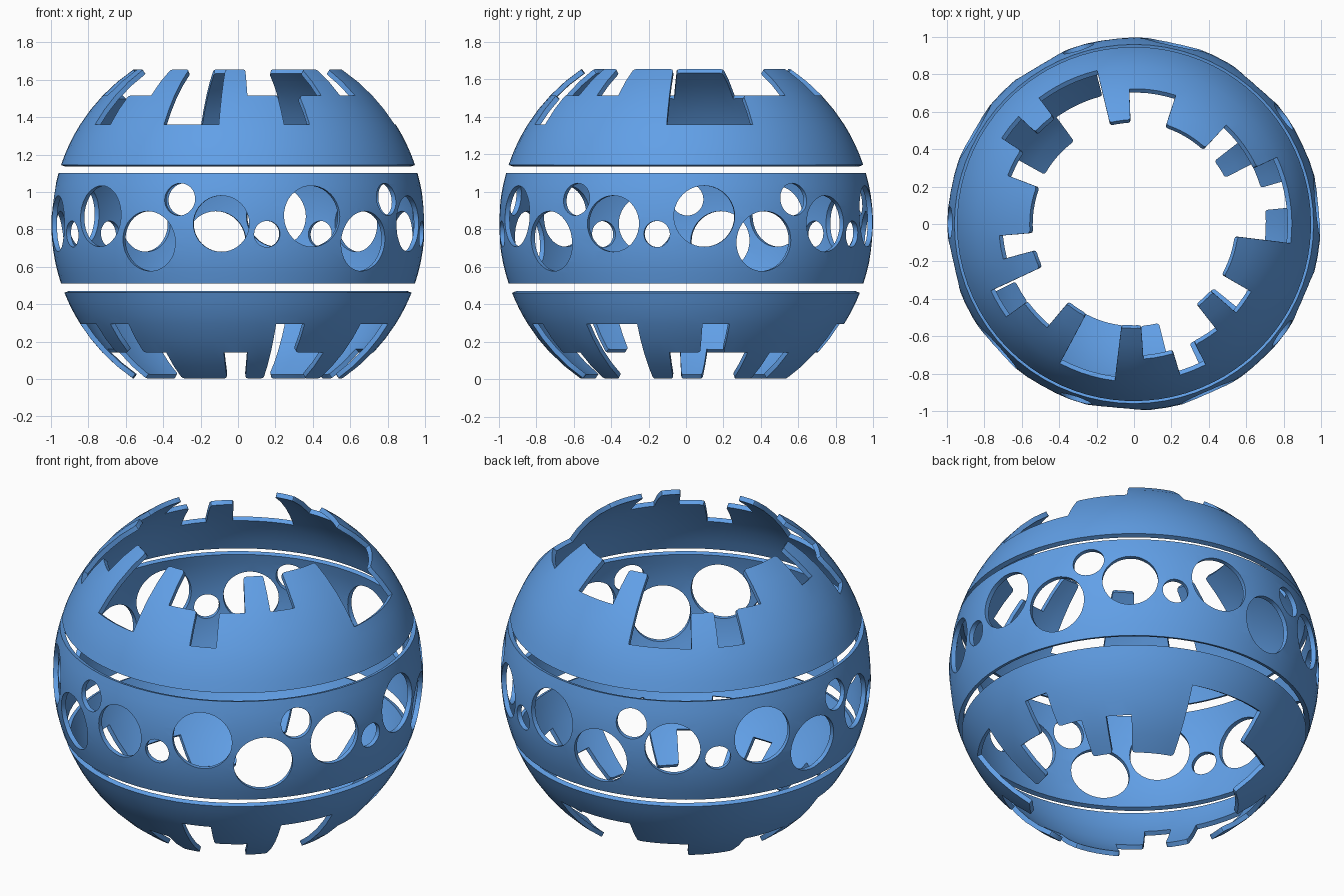
import bpy, bmesh
from math import radians, sin, cos, asin, pi
from mathutils import Matrix, Vector

if "Cube" in bpy.data.objects:
    bpy.data.objects.remove(bpy.data.objects["Cube"])

R = 0.998          # outer radius of the globe
CZ = 0.8275        # height of its centre
WALL = 0.027

# One blue finish for every part
BLUE = bpy.data.materials.new("blue")
BLUE.diffuse_color = (0.12, 0.35, 0.80, 1)
BLUE.use_nodes = True
BLUE.node_tree.nodes["Principled BSDF"].inputs["Base Color"].default_value = BLUE.diffuse_color

# Rim pattern: (start angle, height level) running counter-clockwise
# levels: 0 = deep notch, 1 = shallow notch, 2 = tooth
PATTERN = [(-7, 0), (25, 1), (47, 2), (72, 1), (92, 2), (103.5, 0), (127, 1),
           (137, 0), (147, 1), (159, 2), (185, 1), (195, 2), (205, 0), (216, 1),
           (230, 2), (242, 0), (263, 2), (274, 1), (287, 0), (297, 1),
           (308, 2), (319, 1), (330, 2), (353, 0)]


def point(lat, lon, r=R):
    return Vector((r * cos(lat) * cos(lon), r * cos(lat) * sin(lon), CZ + r * sin(lat)))


def lat_of(z):
    return asin((z - CZ) / R)


def make_object(name, bm):
    mesh = bpy.data.meshes.new(name)
    bm.to_mesh(mesh)
    bm.free()
    mesh.materials.append(BLUE)
    obj = bpy.data.objects.new(name, mesh)
    bpy.context.collection.objects.link(obj)
    return obj


def finish(obj):
    bpy.ops.object.select_all(action='DESELECT')
    obj.select_set(True)
    bpy.context.view_layer.objects.active = obj
    for m in list(obj.modifiers):
        bpy.ops.object.modifier_apply(modifier=m.name)
    bpy.ops.object.shade_smooth_by_angle(angle=radians(30))


def crown(name, base_z, levels, turn):
    """Spherical zone from base_z whose far rim steps between three levels."""
    base, stops = lat_of(base_z), [lat_of(z) for z in levels]
    rows = [base + (stops[0] - base) * i / 4 for i in range(4)]
    rows += [stops[0], (stops[0] + stops[1]) / 2, stops[1], (stops[1] + stops[2]) / 2, stops[2]]
    top_row = (4, 6, 8)
    # columns: each pattern section is divided into steps of about four degrees
    cols = []
    for (a, level), (b, _) in zip(PATTERN, PATTERN[1:]):
        n = max(2, round((b - a) / 4))
        cols += [(radians(a + (b - a) * i / n + turn), level) for i in range(n)]
    bm = bmesh.new()
    grid = [[bm.verts.new(point(lat, lon)) for lat in rows] for lon, _ in cols]
    for i, (_, level) in enumerate(cols):
        p, q = grid[i], grid[(i + 1) % len(cols)]
        for j in range(top_row[level]):
            bm.faces.new((p[j], q[j], q[j + 1], p[j + 1]))
    bmesh.ops.delete(bm, geom=[v for v in bm.verts if not v.link_faces], context='VERTS')
    # soften the tooth corners
    corners = [v for v in bm.verts if len(v.link_faces) == 1]
    bmesh.ops.bevel(bm, geom=corners, offset=0.015, segments=2, profile=0.5, affect='VERTICES')
    bmesh.ops.recalc_face_normals(bm, faces=bm.faces)
    f = next(iter(bm.faces))
    if f.normal.dot(f.calc_center_median() - Vector((0, 0, CZ))) < 0:
        bmesh.ops.reverse_faces(bm, faces=bm.faces)
    obj = make_object(name, bm)
    sol = obj.modifiers.new("wall", 'SOLIDIFY')
    sol.thickness, sol.offset = WALL, -1
    finish(obj)


# Upper and lower shells with stepped rims
crown("upper_shell", 1.144, (1.36, 1.515, 1.655), 0)
crown("lower_shell", 0.461, (0.295, 0.142, 0.003), 79)

# Middle band: closed wall section swept around the axis
SEG, ROWS = 72, 10
lo, hi = lat_of(0.51), lat_of(1.10)
lats = [lo + (hi - lo) * i / ROWS for i in range(ROWS + 1)]
section = [(R, a) for a in lats] + [(R - WALL, a) for a in reversed(lats)]
bm = bmesh.new()
rings = [[bm.verts.new(point(a, 2 * pi * s / SEG, r)) for r, a in section] for s in range(SEG)]
for s in range(SEG):
    p, q = rings[s], rings[(s + 1) % SEG]
    for j in range(len(section)):
        k = (j + 1) % len(section)
        bm.faces.new((p[j], q[j], q[k], p[k]))
bmesh.ops.recalc_face_normals(bm, faces=bm.faces)
band = make_object("middle_band", bm)

# Round windows: a group of five (angle, height, radius) repeated five times
HOLES = [(-119, 0.737, 0.16), (-108.4, 0.96, 0.086), (-95.2, 0.83, 0.15),
         (-81, 0.775, 0.07), (-66.3, 0.87, 0.163)]
bm = bmesh.new()
for k in range(5):
    for angle, z, r in HOLES:
        m = (Matrix.Rotation(radians(angle + 72 * k), 4, 'Z')
             @ Matrix.Translation((1.0, 0, z)) @ Matrix.Rotation(pi / 2, 4, 'Y'))
        bmesh.ops.create_cone(bm, cap_ends=True, segments=40, radius1=r, radius2=r,
                              depth=0.21, matrix=m)
cutter = make_object("window_cutter", bm)
cutter.hide_render = True
cut = band.modifiers.new("windows", 'BOOLEAN')
cut.operation, cut.solver, cut.object = 'DIFFERENCE', 'EXACT', cutter
finish(band)
bpy.data.objects.remove(cutter)
